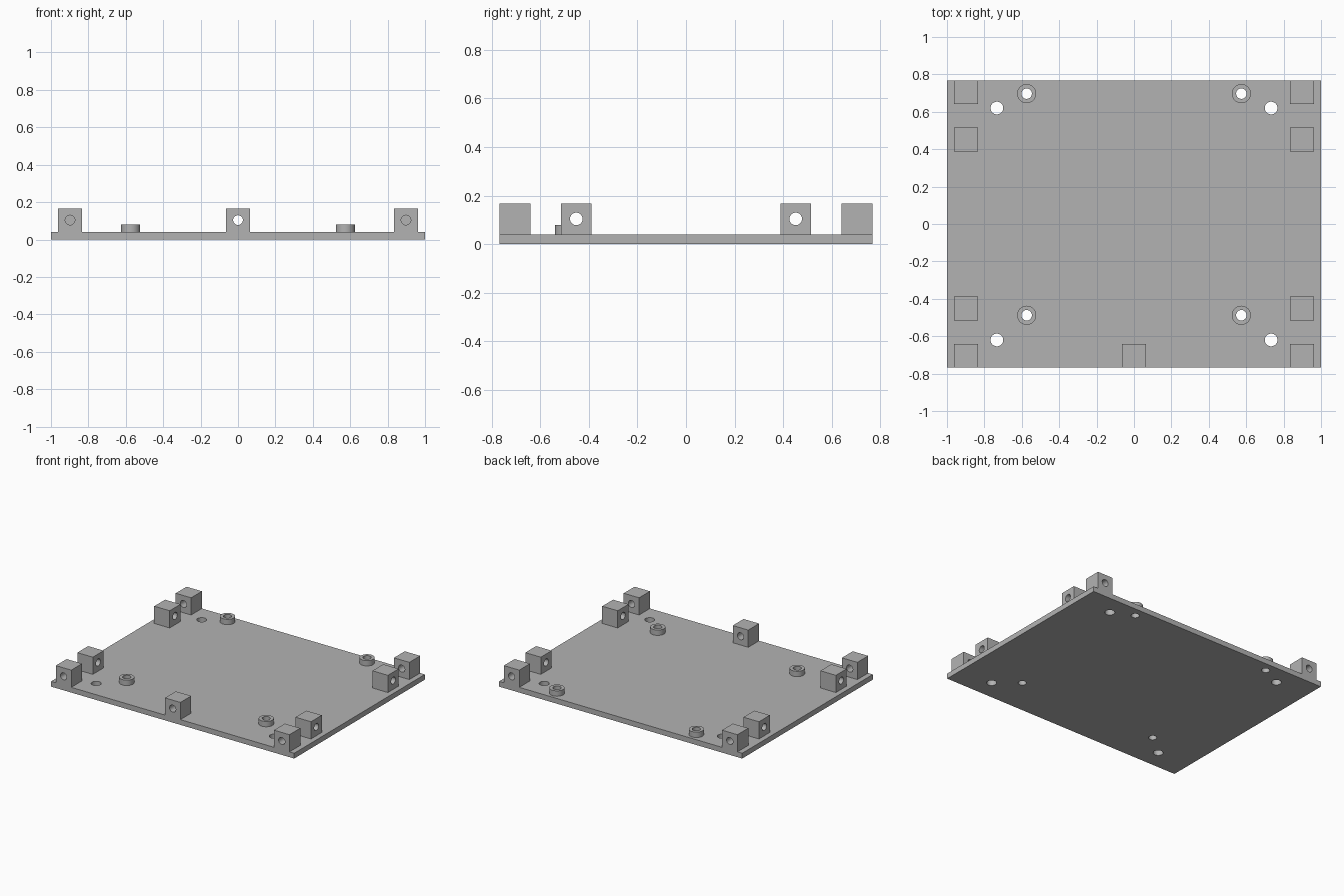
import bpy
import bmesh
from math import pi
from mathutils import Matrix, Vector

default = bpy.data.objects.get("Cube")
if default:
    bpy.data.objects.remove(default, do_unlink=True)

# One plain grey plastic
GREY = (0.45, 0.45, 0.45, 1)
grey = bpy.data.materials.new("grey plastic")
grey.use_nodes = True
grey.diffuse_color = GREY
grey.node_tree.nodes["Principled BSDF"].inputs["Base Color"].default_value = GREY

PLATE_TOP, BLOCK_TOP, BOSS_TOP = 0.039, 0.167, 0.079
HALF_Y = 0.768
BLOCK = 0.127
HOLE_Z = 0.104
TURN = {"X": Matrix.Rotation(pi / 2, 4, "Y"),
        "Y": Matrix.Rotation(pi / 2, 4, "X"),
        "Z": Matrix.Identity(4)}


def add_cylinder(bm, centre, radius, depth, axis="Z"):
    bmesh.ops.create_cone(bm, cap_ends=True, segments=40, radius1=radius, radius2=radius,
                          depth=depth, matrix=Matrix.Translation(centre) @ TURN[axis])


def add_box(bm, centre, size):
    bmesh.ops.create_cube(bm, size=1, matrix=Matrix.Translation(centre)
                          @ Matrix.Diagonal(Vector(size).to_4d()))


def to_object(bm, name):
    mesh = bpy.data.meshes.new(name)
    bm.to_mesh(mesh)
    bm.free()
    mesh.materials.append(grey)
    ob = bpy.data.objects.new(name, mesh)
    bpy.context.collection.objects.link(ob)
    return ob


def drill(ob, holes):
    """Cut (centre, radius, axis) holes right through, then smooth their walls."""
    bm = bmesh.new()
    for centre, radius, axis in holes:
        add_cylinder(bm, centre, radius, 0.4, axis)
    cutter = to_object(bm, "hole_cutter")
    cutter.hide_render = True
    mod = ob.modifiers.new("holes", "BOOLEAN")
    mod.object, mod.operation, mod.solver = cutter, "DIFFERENCE", "EXACT"
    bpy.ops.object.select_all(action="DESELECT")
    bpy.context.view_layer.objects.active = ob
    ob.select_set(True)
    bpy.ops.object.modifier_apply(modifier=mod.name)
    bpy.data.objects.remove(cutter, do_unlink=True)
    bpy.ops.object.shade_smooth_by_angle(angle=pi / 6)


def make_block(name, x, y, axis):
    bm = bmesh.new()
    add_box(bm, (x, y, (PLATE_TOP + BLOCK_TOP) / 2), (BLOCK, BLOCK, BLOCK_TOP - PLATE_TOP))
    drill(to_object(bm, name), [((x, y, HOLE_Z), 0.026, axis)])


SIDES = (("left", 1), ("right", -1))
ENDS = (("front", -1), ("back", 1))
BOSS_Y = {"front": -0.488, "back": 0.697}
EDGE_Y = HALF_Y - BLOCK / 2
plate_holes = []

for side, sx in SIDES:
    for end, sy in ENDS:
        # Edge blocks are bored front to back, side blocks left to right
        make_block(f"{end}_{side}_corner_block", sx * 0.898, sy * EDGE_Y, "Y")
        make_block(f"{end}_{side}_side_block", sx * 0.898, sy * 0.452, "X")

        # Round standoff with a screw hole through the plate
        x, y = sx * 0.574, BOSS_Y[end]
        bm = bmesh.new()
        add_cylinder(bm, (x, y, (PLATE_TOP + BOSS_TOP) / 2), 0.051, BOSS_TOP - PLATE_TOP)
        screw_hole = ((x, y, 0.05), 0.028, "Z")
        drill(to_object(bm, f"{end}_{side}_standoff"), [screw_hole])

        # Separate mounting hole near the corner
        plate_holes += [screw_hole, ((sx * 0.733, sy * 0.62, 0.02), 0.034, "Z")]

make_block("front_middle_block", 0, -EDGE_Y, "Y")

# Base plate
bm = bmesh.new()
add_box(bm, (0, 0, PLATE_TOP / 2), (2, 2 * HALF_Y, PLATE_TOP))
drill(to_object(bm, "base_plate"), plate_holes)
